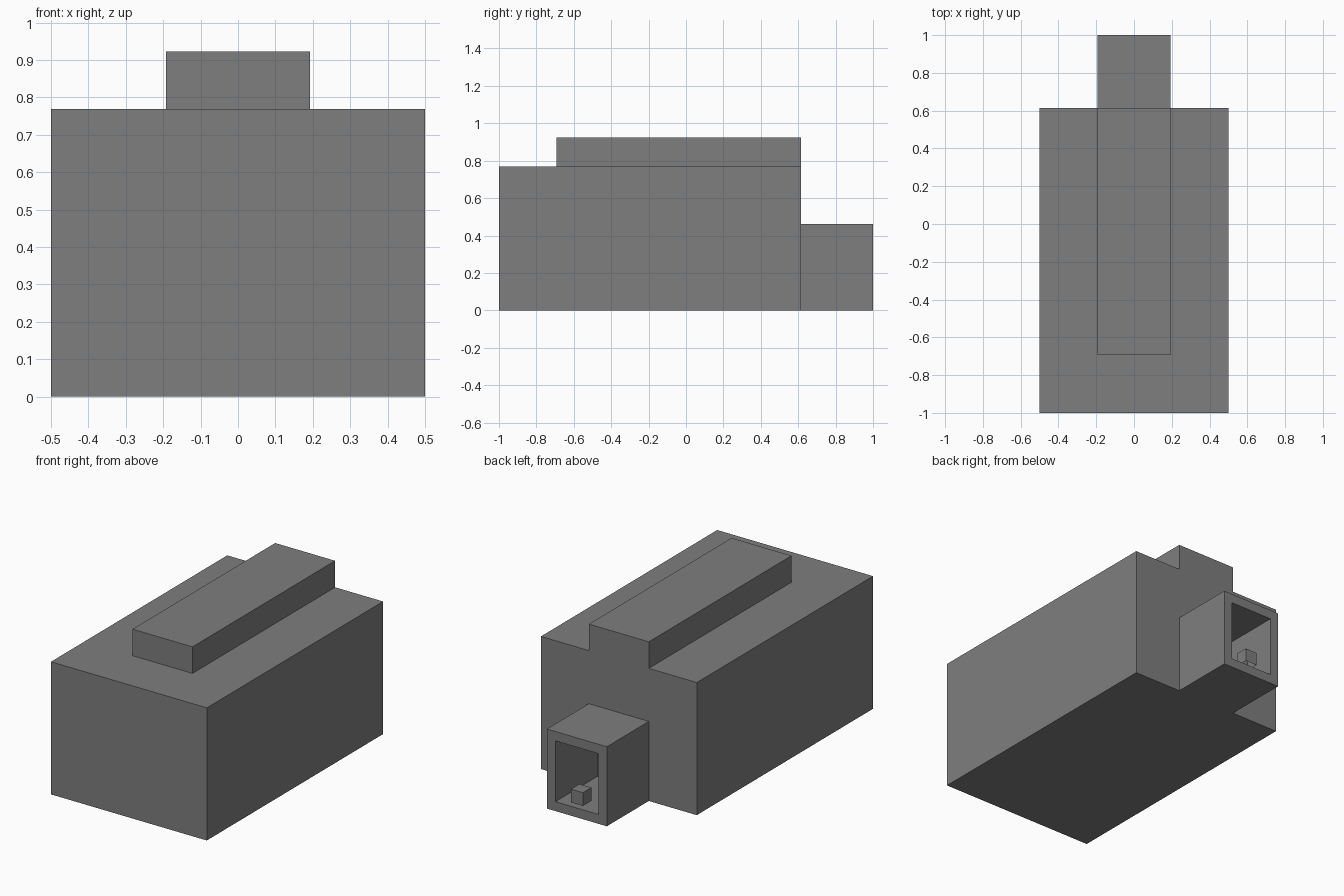
import bpy
import bmesh
from mathutils import Vector

if "Cube" in bpy.data.objects:
    bpy.data.objects.remove(bpy.data.objects["Cube"], do_unlink=True)

U = 1 / 13  # the parts sit on a regular module

grey = bpy.data.materials.new("mid_grey")
grey.use_nodes = True
colour = (0.21, 0.21, 0.21, 1)
grey.diffuse_color = colour
grey.node_tree.nodes["Principled BSDF"].inputs["Base Color"].default_value = colour


def box_mesh(low, high):
    """Box between two corners, given in modules."""
    low, high = Vector(low) * U, Vector(high) * U
    bm = bmesh.new()
    bmesh.ops.create_cube(bm, size=1)
    bmesh.ops.scale(bm, vec=high - low, verts=bm.verts)
    bmesh.ops.translate(bm, vec=(low + high) / 2, verts=bm.verts)
    bm.normal_update()
    return bm


def face_towards(bm, direction):
    return max(bm.faces, key=lambda f: f.normal.dot(Vector(direction)))


def drop_face(bm, direction):
    bmesh.ops.delete(bm, geom=[face_towards(bm, direction)], context='FACES_ONLY')


def finish(name, bm):
    mesh = bpy.data.meshes.new(name)
    bm.to_mesh(mesh)
    bm.free()
    mesh.materials.append(grey)
    obj = bpy.data.objects.new(name, mesh)
    bpy.context.collection.objects.link(obj)
    return obj


# Main block
finish("body", box_mesh((-6.5, -13, 0), (6.5, 8, 10)))

# Raised key along the top, open where it meets the body
ridge = box_mesh((-2.5, -9, 10), (2.5, 8, 12))
drop_face(ridge, (0, 0, -1))
finish("top_ridge", ridge)

# Hollow socket at the back: inset the end face and push it in to the body
socket = box_mesh((-2.5, 8, 0), (2.5, 13, 6))
drop_face(socket, (0, -1, 0))
opening = face_towards(socket, (0, 1, 0))
bmesh.ops.inset_individual(socket, faces=[opening], thickness=U)
result = bmesh.ops.extrude_discrete_faces(socket, faces=[opening])["faces"][0]
bmesh.ops.translate(socket, vec=(0, -5 * U, 0), verts=result.verts)
bmesh.ops.delete(socket, geom=[result], context='FACES')
finish("back_socket", socket)

# Small locating tab on the socket floor
tab = box_mesh((-0.5, 12, 1), (0.5, 13, 2))
drop_face(tab, (0, 0, -1))
finish("socket_tab", tab)
